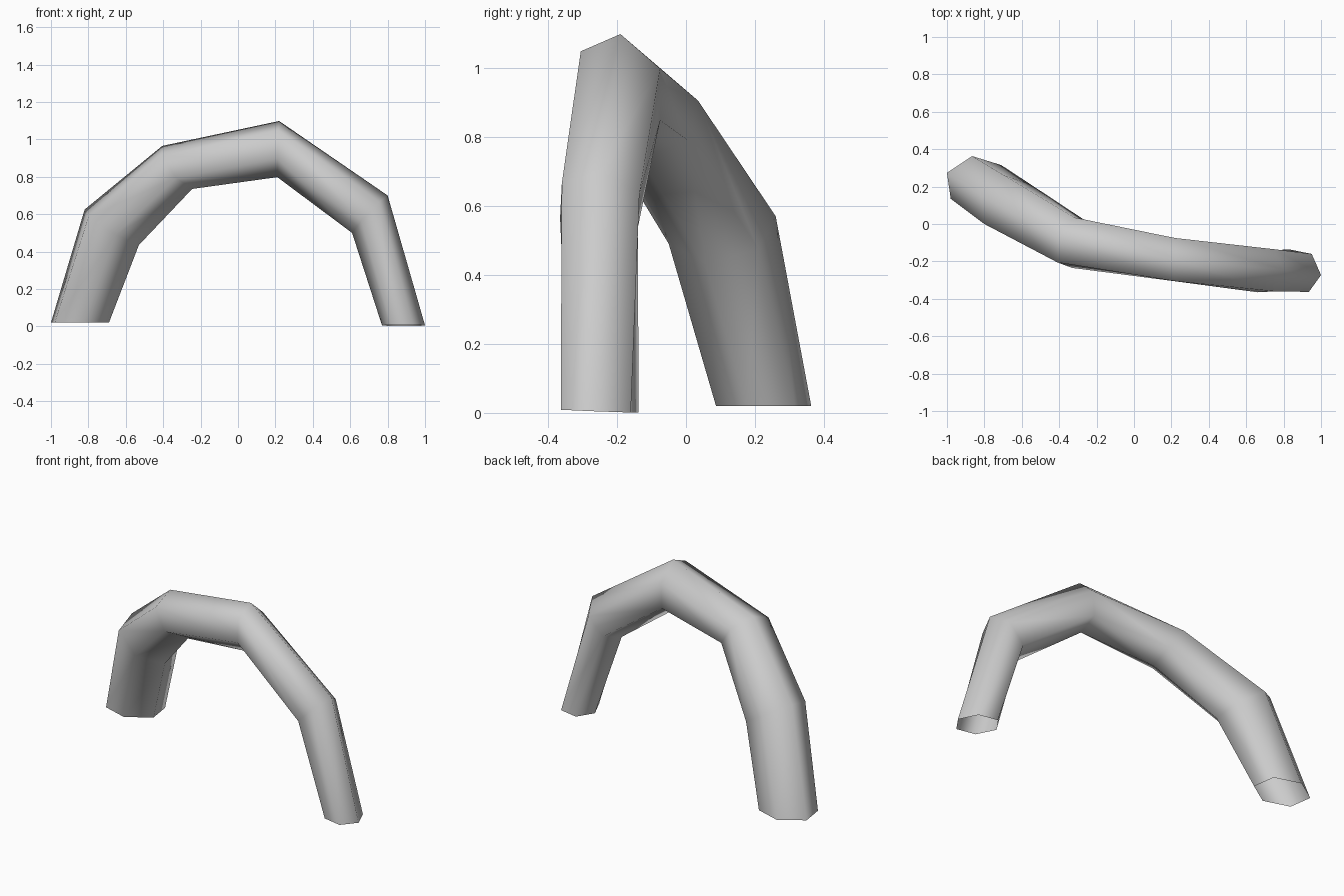
import bpy
import bmesh
from mathutils import Vector

default_cube = bpy.data.objects.get("Cube")
if default_cube:
    bpy.data.objects.remove(default_cube, do_unlink=True)


def make_material(name, colour):
    material = bpy.data.materials.new(name)
    material.use_nodes = True
    material.diffuse_color = colour
    material.node_tree.nodes["Principled BSDF"].inputs["Base Color"].default_value = colour
    return material


def hexagon(centre, front, back):
    """Six corners of a mitred section, from its front and back outer corners."""
    centre, front, back = Vector(centre), Vector(front), Vector(back)
    half = [front + back, front, -back]
    return [centre + offset for offset in half + [-offset for offset in half]]


# Bend sections from right foot to left foot: centre, front offset, back offset
SECTIONS = [
    ((-.845, .225, .02), (-.135, -.09, 0), (-.02, .138, 0)),
    ((-.675, .105, .53), (-.125, -.105, .055), (-.02, .155, .04)),
    ((-.325, -.10, .85), (-.085, -.105, .06), (.005, .135, .055)),
    ((.215, -.19, .948), (0, -.115, .10), (.005, .115, .05)),
    ((.705, -.25, .60), (.05, -.11, .065), (.045, .115, .035)),
    ((.885, -.25, .005), (.05, -.113, .004), (.065, .09, -.004)),
]


def build_tube(name, sections, material):
    """Join the sections into a smooth tube with open ends."""
    bm = bmesh.new()
    rings = [[bm.verts.new(corner) for corner in hexagon(*section)]
             for section in sections]
    for lower, upper in zip(rings, rings[1:]):
        for i in range(len(lower)):
            j = (i + 1) % len(lower)
            bm.faces.new((lower[i], lower[j], upper[j], upper[i]))
    bmesh.ops.recalc_face_normals(bm, faces=bm.faces)
    # Make sure the walls face outward from the tube's centre line
    first = bm.faces[:][0]
    first_centre = (Vector(sections[0][0]) + Vector(sections[1][0])) / 2
    if first.normal.dot(first.calc_center_median() - first_centre) < 0:
        bmesh.ops.reverse_faces(bm, faces=bm.faces)
    for face in bm.faces:
        face.smooth = True
    mesh = bpy.data.meshes.new(name)
    bm.to_mesh(mesh)
    bm.free()
    mesh.materials.append(material)
    tube = bpy.data.objects.new(name, mesh)
    bpy.context.collection.objects.link(tube)
    return tube


# Arched tube
build_tube("arched_tube", SECTIONS, make_material("light_grey", (.6, .6, .6, 1)))
